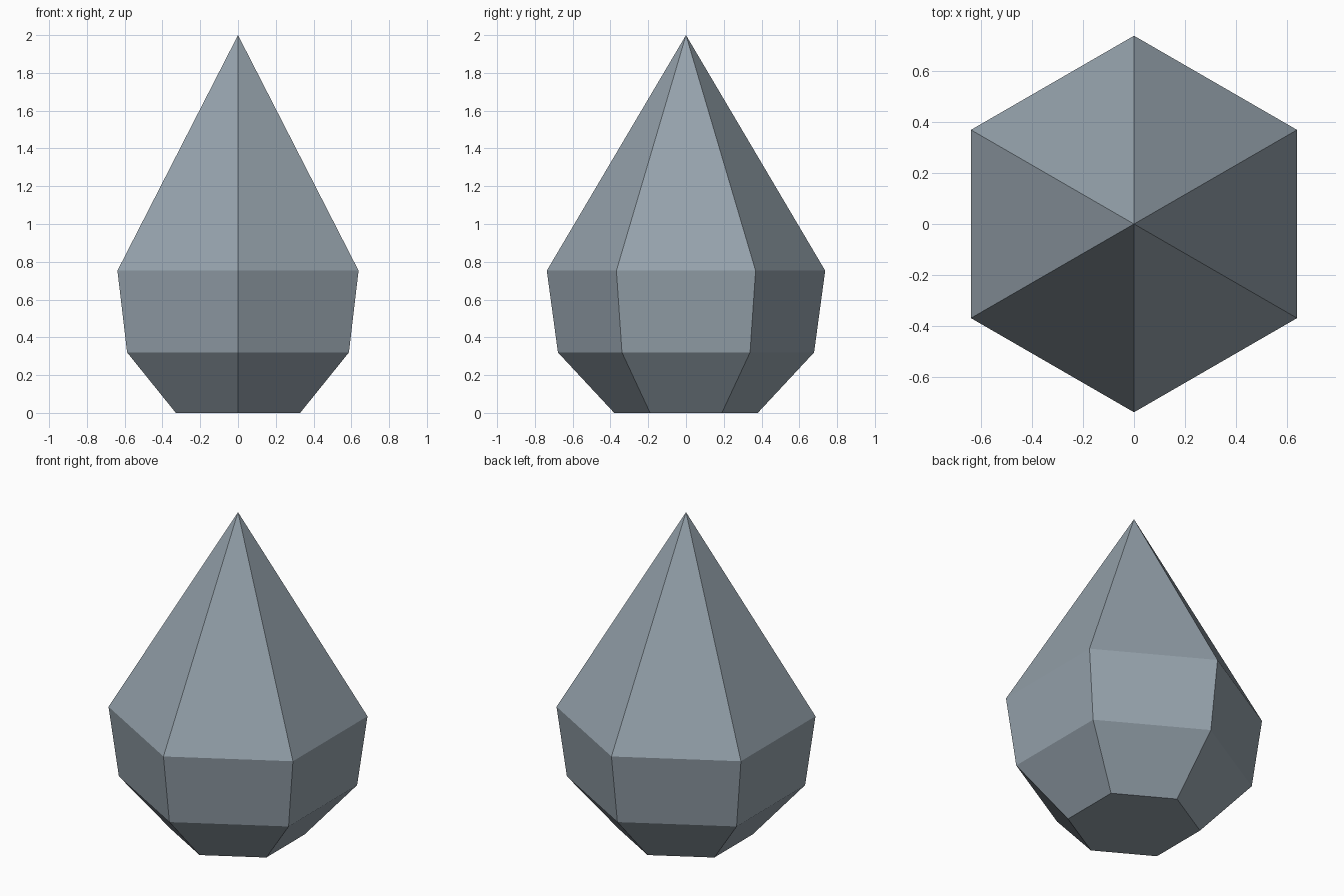
import bpy, bmesh, math

if "Cube" in bpy.data.objects:
    bpy.data.objects.remove(bpy.data.objects["Cube"])

# Blue-grey stone material
mat = bpy.data.materials.new("blue_grey_stone")
mat.diffuse_color = (0.30, 0.36, 0.41, 1.0)
mat.use_nodes = True
mat.node_tree.nodes["Principled BSDF"].inputs["Base Color"].default_value = mat.diffuse_color

SIDES = 6
PROFILE = [(0.38, 0.0), (0.678, 0.32), (0.737, 0.753)]  # radius, height
APEX = 2.0

bm = bmesh.new()

# Hexagonal rings with corners on the y axis
rings = []
for r, z in PROFILE:
    angles = [math.pi / 2 + i * math.tau / SIDES for i in range(SIDES)]
    rings.append([bm.verts.new((r * math.cos(a), r * math.sin(a), z)) for a in angles])
tip = bm.verts.new((0, 0, APEX))

# Flat base, side bands and pointed crown
bm.faces.new(reversed(rings[0]))
for i in range(SIDES):
    j = (i + 1) % SIDES
    for low, high in zip(rings, rings[1:]):
        bm.faces.new((low[i], low[j], high[j], high[i]))
    bm.faces.new((rings[-1][i], rings[-1][j], tip))
bmesh.ops.recalc_face_normals(bm, faces=bm.faces)

mesh = bpy.data.meshes.new("pointed_gem")
bm.to_mesh(mesh)
bm.free()
mesh.materials.append(mat)
gem = bpy.data.objects.new("pointed_gem", mesh)
bpy.context.collection.objects.link(gem)
